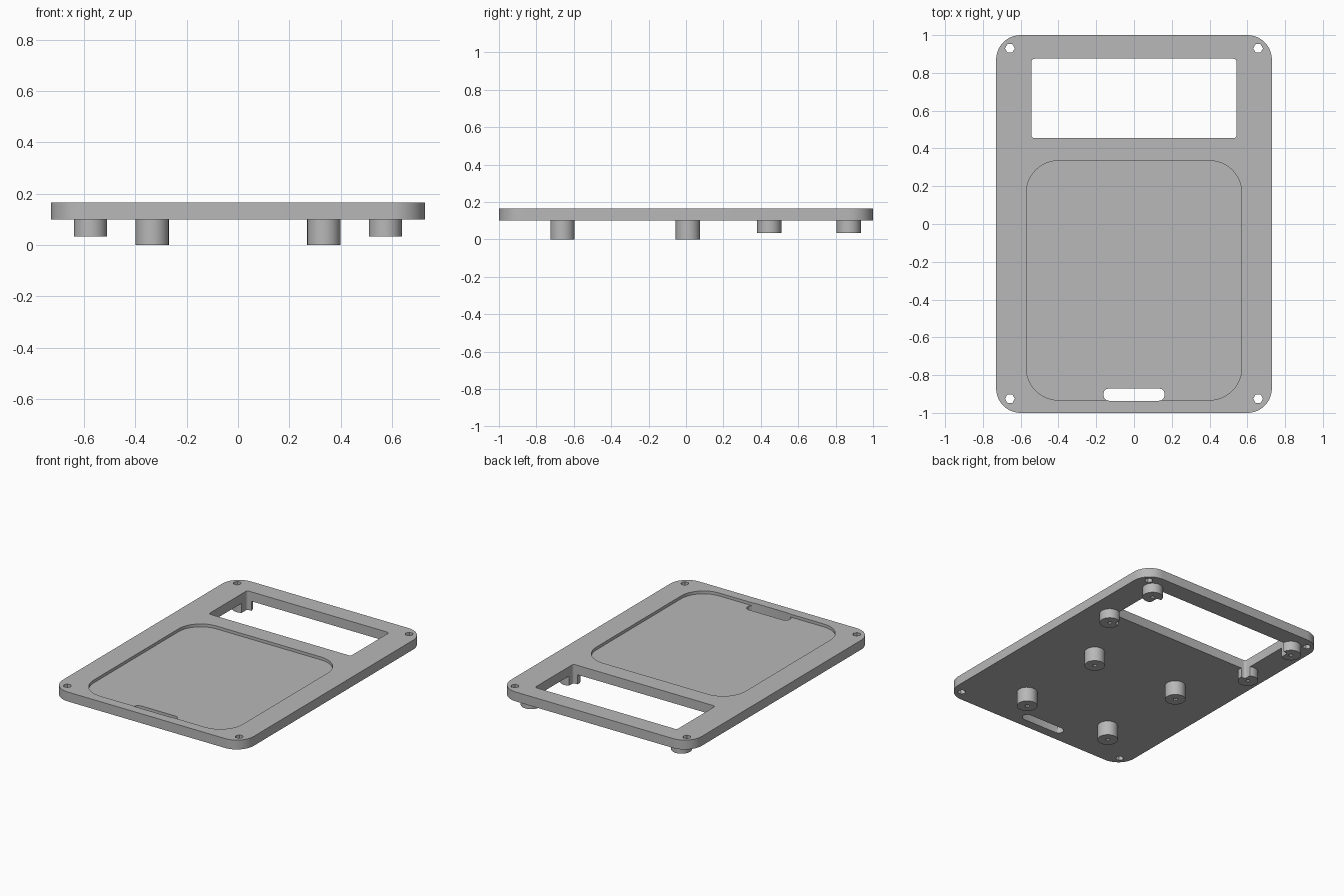
import bpy, bmesh
from math import sin, cos, pi, radians

cube = bpy.data.objects.get("Cube")
if cube:
    bpy.data.objects.remove(cube, do_unlink=True)

grey = bpy.data.materials.new("plain grey")
grey.use_nodes = True
grey.diffuse_color = (0.48, 0.48, 0.48, 1)
grey.node_tree.nodes["Principled BSDF"].inputs["Base Color"].default_value = (0.48, 0.48, 0.48, 1)

BOTTOM, TOP = 0.10, 0.165


def rounded_rect(x0, x1, y0, y1, r, steps):
    """Counter-clockwise outline with rounded corners."""
    corners = [(x1 - r, y1 - r), (x0 + r, y1 - r), (x0 + r, y0 + r), (x1 - r, y0 + r)]
    return [(cx + r * cos((i + s / steps) * pi / 2), cy + r * sin((i + s / steps) * pi / 2))
            for i, (cx, cy) in enumerate(corners) for s in range(steps + 1)]


def circle(x, y, r, sides):
    return [(x + r * cos(2 * pi * i / sides), y + r * sin(2 * pi * i / sides)) for i in range(sides)]


def prism(name, outline, z0, z1):
    """Closed solid made by raising an outline from z0 to z1."""
    bm = bmesh.new()
    face = bm.faces.new([bm.verts.new((x, y, z0)) for x, y in outline])
    raised = bmesh.ops.extrude_face_region(bm, geom=[face])["geom"]
    bmesh.ops.translate(bm, vec=(0, 0, z1 - z0),
                        verts=[v for v in raised if isinstance(v, bmesh.types.BMVert)])
    bmesh.ops.recalc_face_normals(bm, faces=bm.faces)
    mesh = bpy.data.meshes.new(name)
    bm.to_mesh(mesh)
    bm.free()
    mesh.materials.append(grey)
    obj = bpy.data.objects.new(name, mesh)
    bpy.context.collection.objects.link(obj)
    return obj


def cut(obj, cutters):
    """Subtract the cutters and bake the result."""
    for c in cutters:
        mod = obj.modifiers.new("cut", 'BOOLEAN')
        mod.operation, mod.solver, mod.object = 'DIFFERENCE', 'EXACT', c
    graph = bpy.context.evaluated_depsgraph_get()
    baked = bpy.data.meshes.new_from_object(obj.evaluated_get(graph))
    obj.modifiers.clear()
    obj.data = baked


parts, helpers = [], []


def cutter(outline, z0, z1):
    c = prism("cutter", outline, z0, z1)
    c.hide_render = True
    helpers.append(c)
    return c


# Face plate with window, shallow recess, slot and corner screw holes
plate = prism("face_plate", rounded_rect(-0.73, 0.73, -1, 1, 0.13, 12), BOTTOM, TOP)
window = cutter(rounded_rect(-0.543, 0.543, 0.455, 0.875, 0.016, 4), -0.1, 0.3)
recess = cutter(rounded_rect(-0.57, 0.57, -0.932, 0.335, 0.17, 12), 0.145, 0.3)
slot = cutter(rounded_rect(-0.163, 0.163, -0.936, -0.87, 0.0328, 3), -0.1, 0.3)
screws = [cutter(circle(x, y, 0.026, 6), -0.1, 0.3)
          for x in (-0.657, 0.657) for y in (-0.925, 0.93)]
cut(plate, [window, recess, slot] + screws)
parts.append(plate)

# Standoffs under the plate: tall ones in the middle, short ones round the window
for kind, x, ys, foot in (("tall", 0.335, (-0.66, 0.01), 0), ("short", 0.575, (0.445, 0.87), 0.034)):
    for y, row in zip(ys, ("front", "back")):
        for sign, side in ((1, "left"), (-1, "right")):
            post = prism(f"{kind}_standoff_{row}_{side}", circle(sign * x, y, 0.065, 32),
                         foot, BOTTOM + 0.005)
            pilot = cutter(circle(sign * x, y, 0.014, 8), -0.1, BOTTOM)
            cut(post, [pilot, window] if kind == "short" else [pilot])
            parts.append(post)

for c in helpers:
    bpy.data.objects.remove(c, do_unlink=True)

# Smooth the rounded walls, keep the edges crisp
bpy.ops.object.select_all(action='DESELECT')
for p in parts:
    p.select_set(True)
bpy.context.view_layer.objects.active = plate
bpy.ops.object.shade_smooth_by_angle(angle=radians(25))
